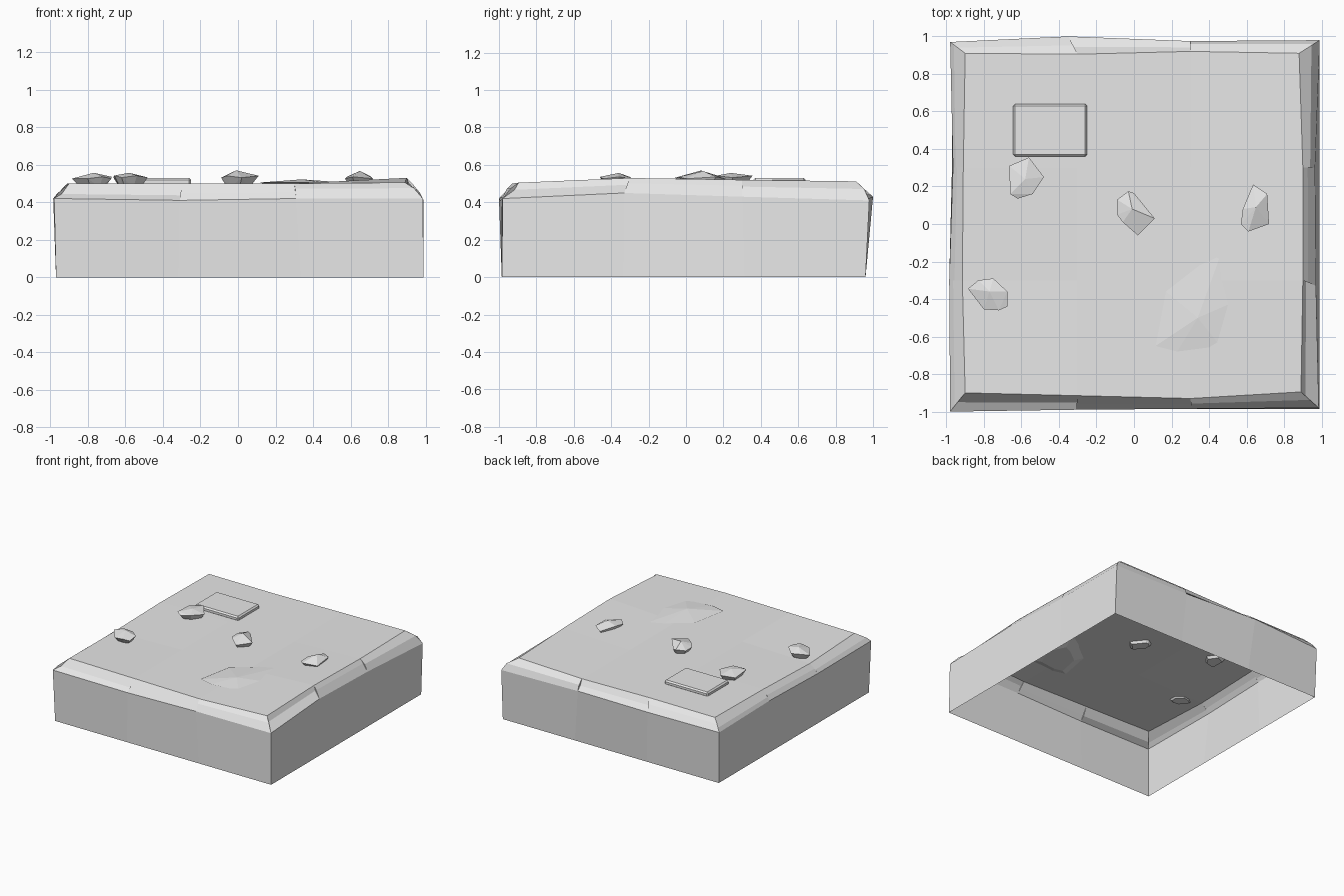
import bpy, bmesh
from mathutils import Vector

cube = bpy.data.objects.get("Cube")
if cube:
    bpy.data.objects.remove(cube)

stone = bpy.data.materials.new("stone_grey")
stone.use_nodes = True
GREY = (0.8, 0.8, 0.8, 1)
stone.diffuse_color = GREY
stone.node_tree.nodes["Principled BSDF"].inputs["Base Color"].default_value = GREY


def finish(name, bm):
    mesh = bpy.data.meshes.new(name)
    bm.to_mesh(mesh)
    bm.free()
    mesh.materials.append(stone)
    obj = bpy.data.objects.new(name, mesh)
    bpy.context.collection.objects.link(obj)
    return obj


# Worn ground block: perimeter runs front, right, back, left, three segments each
rim = [(-.98, -1, .42), (-.31, -.99, .41), (.31, -.985, .42), (.985, -.98, .42),
       (.97, -.33, .45), (.965, .3, .43), (.99, .98, .41),
       (.3, .975, .42), (-.35, 1, .43), (-.98, .97, .42),
       (-.965, .3, .42), (-.985, -.3, .42)]
top = [(-.9, -.9, .5), (-.3, -.915, .5), (.3, -.93, .5), (.89, -.895, .505),
       (.9, -.3, .53), (.9, .3, .52), (.88, .91, .512),
       (.3, .92, .5), (-.3, .905, .5), (-.9, .91, .5),
       (-.91, .3, .5), (-.915, -.3, .485)]
# Chipped edge of each segment: (inward share, upward share)
chips = [(.5, .3), (.4, .4), (.5, .65), (.75, .55), (.6, .65), (.4, .6),
         (.3, .55), (.6, .4), (.5, .6), (.25, .35), (.4, .5), (.3, .4)]
corners = [Vector(c) for c in ((-.97, -.985, 0), (.99, -.985, 0),
                               (.99, .96, 0), (-.97, .96, 0))]

bm = bmesh.new()
rim_v = [bm.verts.new(p) for p in rim]
top_v = [bm.verts.new(p) for p in top]
base_v = [bm.verts.new(corners[i // 3].lerp(corners[(i // 3 + 1) % 4], i % 3 / 3))
          for i in range(12)]


def chip_vert(i, chip):
    r, t = Vector(rim[i]), Vector(top[i])
    p = r.lerp(t, chip[0])
    p.z = r.z + (t.z - r.z) * chip[1]
    return bm.verts.new(p)


mids = [(chip_vert(i, c), chip_vert((i + 1) % 12, c)) for i, c in enumerate(chips)]
for i, (a, b) in enumerate(mids):
    j = (i + 1) % 12
    bm.faces.new((base_v[i], base_v[j], rim_v[j], rim_v[i]))
    bm.faces.new((rim_v[i], rim_v[j], b, a))
    bm.faces.new((a, b, top_v[j], top_v[i]))
    # step between neighbouring chipped segments
    bm.faces.new((rim_v[j], mids[j][0], top_v[j], b))

# Top surface as a three by three patch
inner = [bm.verts.new((x, y, .5)) for y in (-.3, .3) for x in (-.3, .3)]
rows = [top_v[0:4],
        [top_v[11], inner[0], inner[1], top_v[4]],
        [top_v[10], inner[2], inner[3], top_v[5]],
        [top_v[9], top_v[8], top_v[7], top_v[6]]]
for low, high in zip(rows, rows[1:]):
    for k in range(3):
        bm.faces.new((low[k], low[k + 1], high[k + 1], high[k]))
finish("ground_block", bm)


# Faceted stones: a jagged girdle closed by a peak and a smaller sunken base
def rock(name, outline, girdle, peak, depth):
    bm = bmesh.new()
    px, py, pz = peak
    for k, (x, y) in enumerate(outline):
        bm.verts.new((x, y, girdle + (.006 if k % 2 else -.004) * (pz > .53)))
        bm.verts.new((px + (x - px) * .6, py + (y - py) * .6, depth))
    bm.verts.new(peak)
    hull = bmesh.ops.convex_hull(bm, input=bm.verts)
    loose = [v for v in hull["geom_interior"] if isinstance(v, bmesh.types.BMVert)]
    bmesh.ops.delete(bm, geom=loose, context='VERTS')
    bmesh.ops.recalc_face_normals(bm, faces=bm.faces)
    finish(name, bm)


rock("left_front_rock", [(-.885, -.345), (-.83, -.3), (-.75, -.29), (-.675, -.36),
     (-.675, -.44), (-.72, -.46), (-.8, -.455)], .53, (-.77, -.36, .557), .48)
rock("left_back_rock", [(-.665, .31), (-.56, .355), (-.48, .25), (-.54, .16),
     (-.62, .135), (-.66, .16)], .536, (-.58, .24, .557), .48)
rock("middle_rock", [(-.09, .13), (-.03, .175), (.0, .165), (.11, .03),
     (.02, -.06), (-.06, .01), (-.09, .05)], .535, (-.01, .08, .57), .48)
rock("right_rock", [(.635, .21), (.71, .16), (.72, 0), (.61, -.04),
     (.57, 0), (.58, .08)], .53, (.65, .09, .567), .48)
rock("flat_rock", [(.115, -.65), (.17, -.36), (.35, -.22), (.46, -.17),
     (.57, -.4), (.46, -.65), (.23, -.68)], .505, (.34, -.5, .522), .48)

# Paving slab with a narrow bevel
bm = bmesh.new()
bmesh.ops.create_cube(bm, size=1)
for v in bm.verts:
    v.co = (v.co.x * .395 - .447, v.co.y * .28 + .5, v.co.z * .04 + .51)
slab = finish("paving_slab", bm)
bevel = slab.modifiers.new("edge_bevel", 'BEVEL')
bevel.width = .011
bevel.segments = 1
